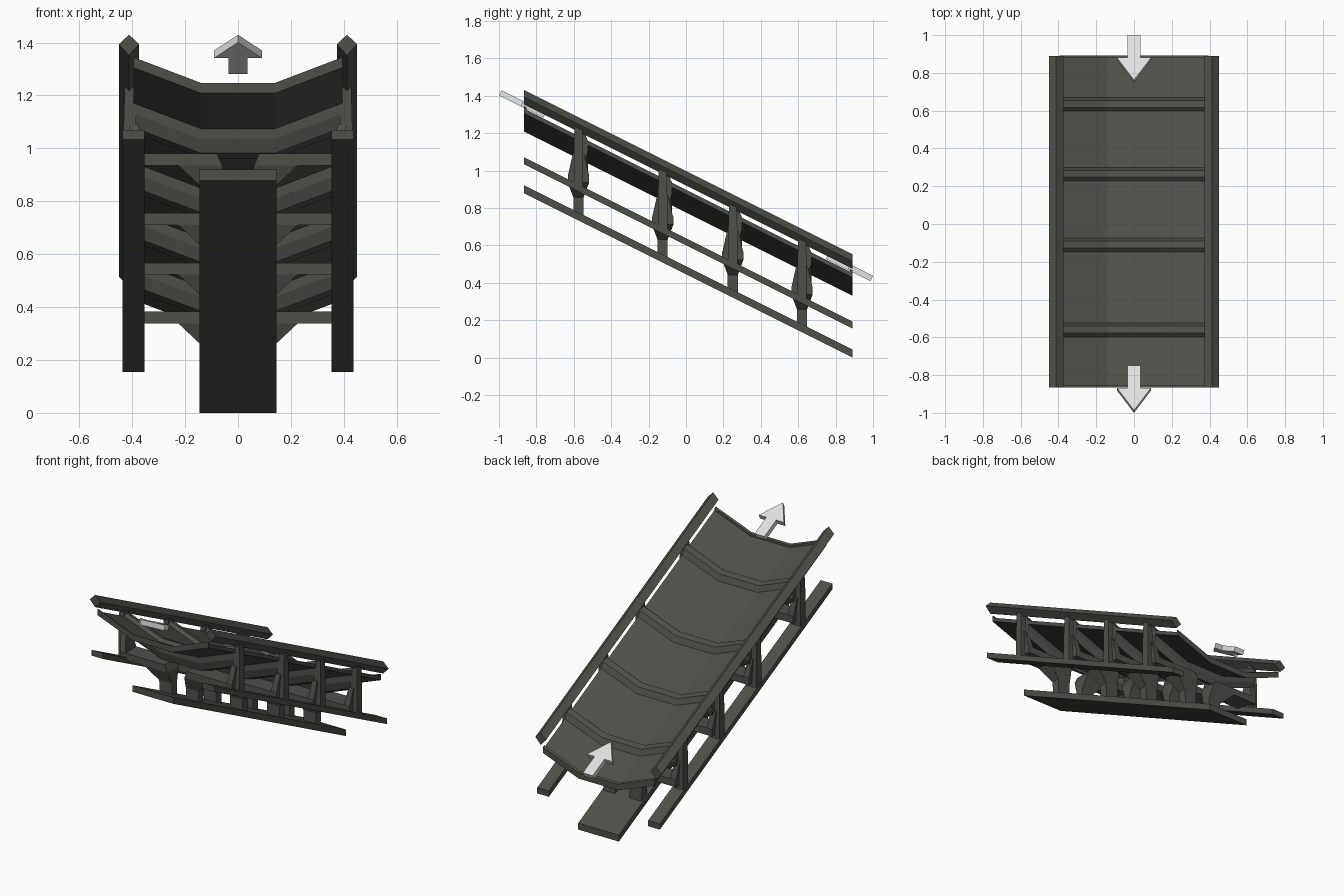
import bpy, bmesh
from mathutils import Vector

if "Cube" in bpy.data.objects:
    bpy.data.objects.remove(bpy.data.objects["Cube"])

SLOPE = 0.5
Y0, Y1 = -0.865, 0.89
SUPPORTS = (-0.575, -0.125, 0.25, 0.62)


def material(name, rgb):
    m = bpy.data.materials.new(name)
    m.diffuse_color = (*rgb, 1)
    m.use_nodes = True
    m.node_tree.nodes["Principled BSDF"].inputs["Base Color"].default_value = m.diffuse_color
    return m


dark = material("dark olive grey", (0.08, 0.08, 0.068))
pale = material("pale grey", (0.75, 0.75, 0.75))


def drop(y):
    """Height offset of the incline at y."""
    return -SLOPE * (y - Y0)


def loft(name, rings, mat=dark):
    """Join equal-length rings of points and cap both ends."""
    bm = bmesh.new()
    vs = [[bm.verts.new(p) for p in r] for r in rings]
    n = len(rings[0])
    for a, b in zip(vs, vs[1:]):
        for i in range(n):
            j = (i + 1) % n
            bm.faces.new((a[i], a[j], b[j], b[i]))
    bm.faces.new(vs[0][::-1])
    bm.faces.new(vs[-1])
    bmesh.ops.recalc_face_normals(bm, faces=bm.faces)
    me = bpy.data.meshes.new(name)
    bm.to_mesh(me)
    bm.free()
    me.materials.append(mat)
    ob = bpy.data.objects.new(name, me)
    bpy.context.collection.objects.link(ob)
    return ob


def incline(name, profile, ya=Y0, yb=Y1):
    """Extrude an x-z profile down the slope with vertical ends."""
    return loft(name, [[(x, y, z + drop(y)) for x, z in profile] for y in (ya, yb)])


def rect(x0, x1, z0, z1):
    return [(x0, z0), (x1, z0), (x1, z1), (x0, z1)]


def stack(name, y, side, levels):
    """Upright tapered part: each level is z, inner x, outer x, half depth in y."""
    loft(name, [[(side * xa, y - w, z + drop(y)), (side * xb, y - w, z + drop(y)),
                 (side * xb, y + w, z + drop(y)), (side * xa, y + w, z + drop(y))]
                for z, xa, xb, w in levels])


# Trough sheet with a low lip at each end
bend = [(-0.395, 0.097), (-0.14, 0), (0.14, 0), (0.395, 0.097)]


def bent_plate(top, bottom):
    return [(x, top + h) for x, h in bend] + [(x, bottom + h) for x, h in bend[::-1]]


incline("trough", bent_plate(1.233, 1.208))
incline("trough_front_lip", bent_plate(1.247, 1.208), Y0 - 0.001, Y0 + 0.012)
incline("trough_back_lip", bent_plate(1.247, 1.208), Y1 - 0.012, Y1 + 0.001)

# Long beams and rails
incline("centre_beam", rect(-0.145, 0.145, 0.878, 0.92))
for side, tag in ((-1, "left"), (1, "right")):
    incline("side_beam_" + tag, rect(side * 0.354, side * 0.437, 1.033, 1.07))
    incline("rail_" + tag, [(side * 0.412 + dx, z) for dx, z in
                            ((0, 1.43), (0.038, 1.393), (0, 1.352), (-0.038, 1.393))])

# Supports
rib_section = [(-0.016, 0.012), (-0.036, -0.014), (-0.036, -0.078), (-0.02, -0.123),
               (0.02, -0.123), (0.036, -0.078), (0.036, -0.014), (0.02, 0.016)]
for k, y in enumerate(SUPPORTS, 1):
    # bent rib wrapping the trough
    ry = y + 0.014
    loft(f"rib_{k}", [[(x, ry + dy, 1.247 + h + dz + drop(ry + dy)) for dy, dz in rib_section]
                      for x, h in bend])
    for side, tag in ((-1, "left"), (1, "right")):
        stack(f"cross_beam_{tag}_{k}", y, side,
              [(1.08, 0.06, 0.40, 0.057), (1.125, 0.08, 0.40, 0.057)])
        # pedestal leg, flaring into the cross beam
        stack(f"pedestal_{tag}_{k}", y, side,
              [(0.90, 0.05, 0.135, 0.027), (1.0, 0.05, 0.14, 0.027), (1.08, 0.06, 0.225, 0.057)])
        # flared foot inside the rail post
        stack(f"post_foot_{tag}_{k}", y, side,
              [(1.12, 0.36, 0.40, 0.056), (1.235, 0.375, 0.41, 0.03)])
        stack(f"rail_post_{tag}_{k}", y, side,
              [(1.05, 0.365, 0.432, 0.025), (1.125, 0.37, 0.432, 0.025),
               (1.235, 0.385, 0.432, 0.025), (1.385, 0.395, 0.428, 0.02)])

# Direction arrows, tilted with the slope and pointing uphill
outline = [(-0.035, 0.266), (-0.035, 0.132), (-0.09, 0.132), (0, 0),
           (0.09, 0.132), (0.035, 0.132), (0.035, 0.266)]
along = Vector((0, 1, -SLOPE)).normalized()
up = Vector((0, SLOPE, 1)).normalized()
for name, tip in (("upper_arrow", Vector((0, -0.993, 1.415))), ("lower_arrow", Vector((0, 0.755, 0.542)))):
    loft(name, [[tip + Vector((x, 0, 0)) + along * d + up * t for x, d in outline]
                for t in (-0.016, 0.016)], pale)
